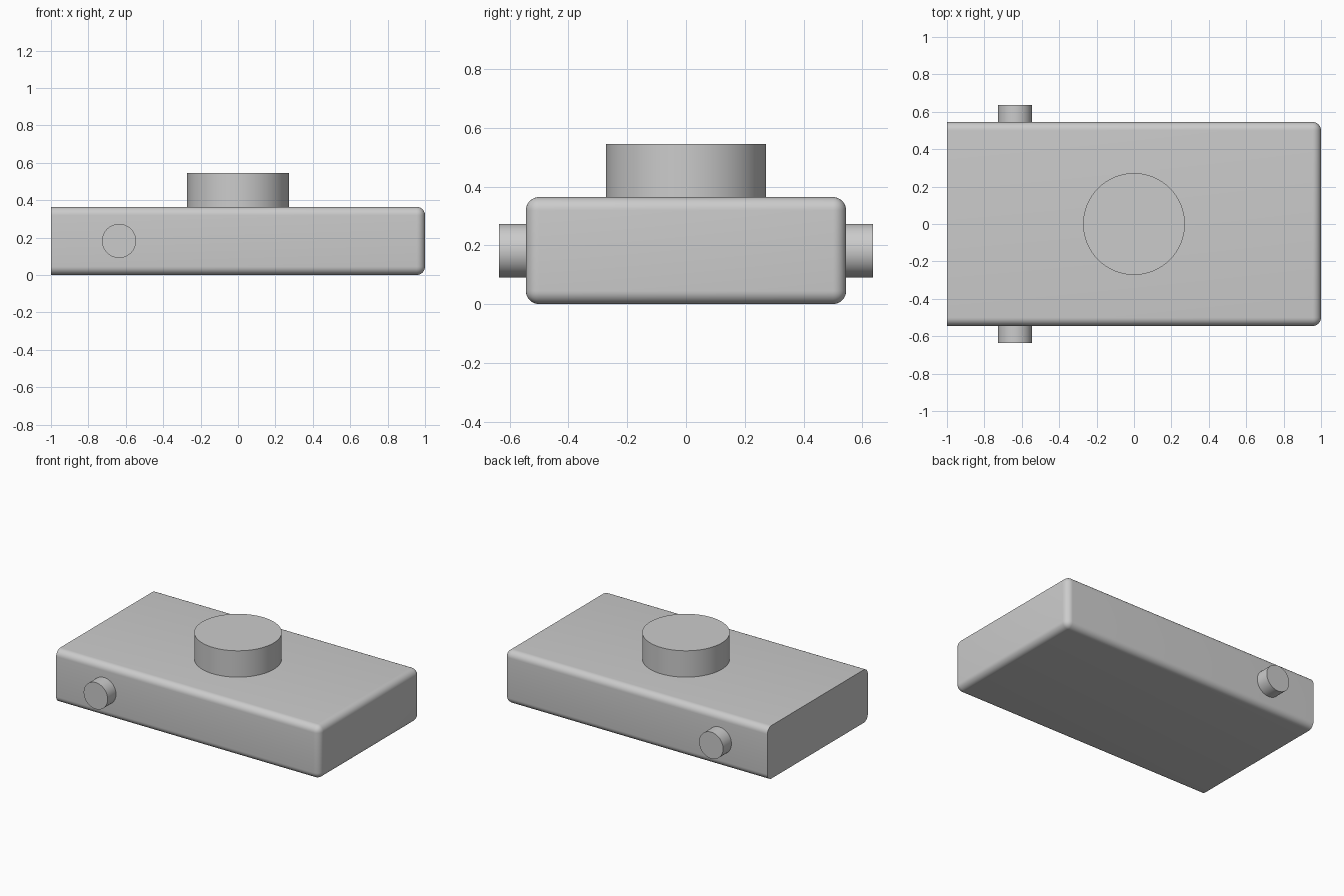
import bpy
import bmesh
from math import radians
from mathutils import Matrix, Vector

cube = bpy.data.objects.get("Cube")
if cube:
    bpy.data.objects.remove(cube, do_unlink=True)

LENGTH, WIDTH, HEIGHT = 2.0, 1.09, 0.364
FILLET = 0.045

grey = bpy.data.materials.new("plain_grey")
grey.use_nodes = True
colour = (0.6, 0.6, 0.6, 1)
grey.diffuse_color = colour
grey.node_tree.nodes["Principled BSDF"].inputs["Base Color"].default_value = colour


def finish(name, bm):
    """Turn a bmesh into a grey object with smooth curves and sharp edges."""
    mesh = bpy.data.meshes.new(name)
    bm.to_mesh(mesh)
    bm.free()
    mesh.materials.append(grey)
    obj = bpy.data.objects.new(name, mesh)
    bpy.context.collection.objects.link(obj)
    bpy.ops.object.select_all(action="DESELECT")
    obj.select_set(True)
    bpy.context.view_layer.objects.active = obj
    bpy.ops.object.shade_smooth_by_angle(angle=radians(30))
    return obj


def cylinder(name, radius, start, end):
    """Capped cylinder running from start to end."""
    start, end = Vector(start), Vector(end)
    axis = end - start
    turn = axis.to_track_quat("Z", "Y").to_matrix().to_4x4()
    bm = bmesh.new()
    bmesh.ops.create_cone(
        bm, cap_ends=True, segments=96, radius1=radius, radius2=radius,
        depth=axis.length,
        matrix=Matrix.Translation((start + end) / 2) @ turn)
    return finish(name, bm)


# Body: block rounded on every edge except those around its flat right end
bm = bmesh.new()
bmesh.ops.create_cube(bm, size=1)
bmesh.ops.scale(bm, vec=(LENGTH, WIDTH, HEIGHT), verts=bm.verts)
bmesh.ops.translate(bm, vec=(0, 0, HEIGHT / 2), verts=bm.verts)
rounded = [e for e in bm.edges if any(v.co.x > 0 for v in e.verts)]
bmesh.ops.bevel(bm, geom=rounded, offset=FILLET, segments=8,
                profile=0.5, affect="EDGES")
finish("body", bm)

# Round boss on top
cylinder("top_boss", 0.272, (0, 0, HEIGHT - 0.02), (0, 0, 0.545))

# Matching side pegs
for name, side in (("front_peg", -1), ("back_peg", 1)):
    cylinder(name, 0.091, (-0.636, side * (WIDTH / 2 - 0.02), HEIGHT / 2),
             (-0.636, side * 0.636, HEIGHT / 2))
